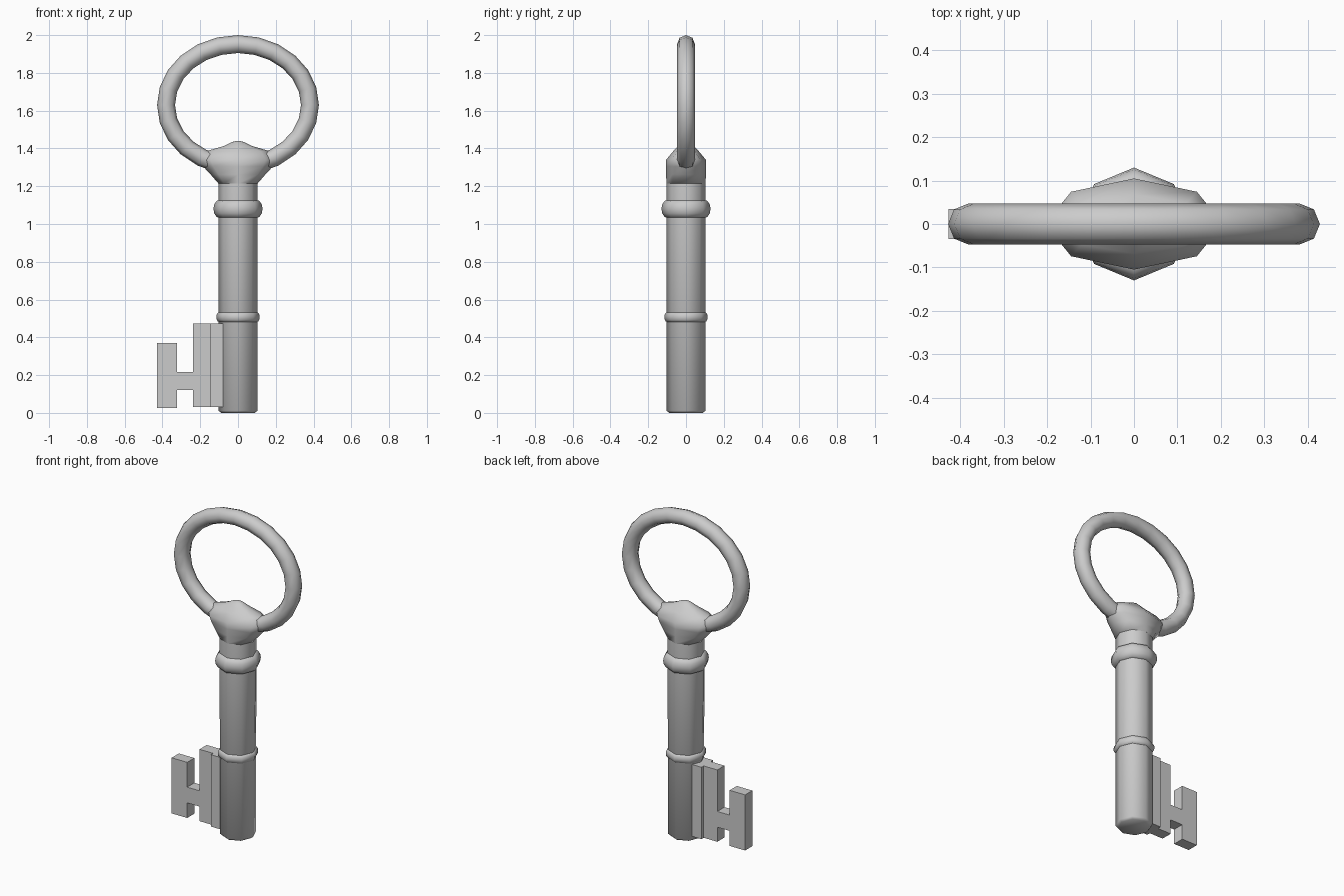
import bpy, bmesh
from math import sin, cos, pi, radians

if "Cube" in bpy.data.objects:
    bpy.data.objects.remove(bpy.data.objects["Cube"])

SIDES = 8  # octagonal sections throughout


def finish(name, bm, angle=None):
    bmesh.ops.recalc_face_normals(bm, faces=bm.faces)
    me = bpy.data.meshes.new(name)
    bm.to_mesh(me)
    bm.free()
    ob = bpy.data.objects.new(name, me)
    bpy.context.collection.objects.link(ob)
    if angle:
        bpy.ops.object.select_all(action='DESELECT')
        ob.select_set(True)
        bpy.context.view_layer.objects.active = ob
        bpy.ops.object.shade_smooth_by_angle(angle=radians(angle))
    return ob


def bridge(bm, a, b):
    n = len(a)
    for i in range(n):
        bm.faces.new((a[i], a[(i + 1) % n], b[(i + 1) % n], b[i]))


def loft(name, rings, angle=50, closed=False):
    """Stack elliptical octagons given as (rx, ry, z)."""
    bm = bmesh.new()
    loops = [[bm.verts.new((rx * cos(2 * pi * i / SIDES), ry * sin(2 * pi * i / SIDES), z))
              for i in range(SIDES)] for rx, ry, z in rings]
    for a, b in zip(loops, loops[1:]):
        bridge(bm, a, b)
    if closed:
        bridge(bm, loops[-1], loops[0])
    else:
        bm.faces.new(loops[0])
        bm.faces.new(loops[-1])
    return finish(name, bm, angle)


def collar(name, z, half, r_in, r_out):
    """Half-round band around the shaft."""
    prof = [(r_in + (r_out - r_in) * sin(pi * k / 6), z - half * cos(pi * k / 6)) for k in range(7)]
    return loft(name, [(r, r, h) for r, h in prof], 60)


# Shaft with a small chamfer at the tip
loft("shaft", [(.09, .09, 0), (.103, .103, .012), (.104, .104, 1.225)])
collar("upper_collar", 1.08, .048, .098, .13)
collar("lower_collar", .507, .027, .098, .115)

# Flared neck blending the shaft into the bow
loft("neck", [(.104, .104, 1.215), (.145, .105, 1.262), (.185, .105, 1.305),
              (.205, .105, 1.34), (.17, .068, 1.385), (.075, .042, 1.413),
              (.035, .022, 1.433), (.008, .008, 1.44)], 70)

# Oval bow: octagonal tube swept around an ellipse
bm = bmesh.new()
SEG, T = 24, .0475
loops = []
for i in range(SEG):
    a = 2 * pi * i / SEG
    loops.append([bm.verts.new(((.381 + T * cos(b)) * cos(a), T * sin(b),
                                1.63 + (.3225 + T * cos(b)) * sin(a)))
                  for b in (2 * pi * k / SIDES for k in range(SIDES))])
for i in range(SEG):
    bridge(bm, loops[i], loops[(i + 1) % SEG])
finish("bow_ring", bm, 60)

# H-shaped bit, extruded from its outline
H = [(-.06, .03), (-.238, .03), (-.238, .12), (-.322, .12), (-.322, .027), (-.428, .027),
     (-.428, .37), (-.322, .37), (-.322, .217), (-.238, .217), (-.238, .473), (-.06, .473)]
RIB = [(-.05, .03), (-.145, .03), (-.145, .473), (-.05, .473)]
for name, outline, t in (("bit_plate", H, .035), ("bit_rib", RIB, .057)):
    bm = bmesh.new()
    front = [bm.verts.new((x, -t, z)) for x, z in outline]
    back = [bm.verts.new((x, t, z)) for x, z in outline]
    bridge(bm, front, back)
    bm.faces.new(front)
    bm.faces.new(back)
    finish(name, bm)
